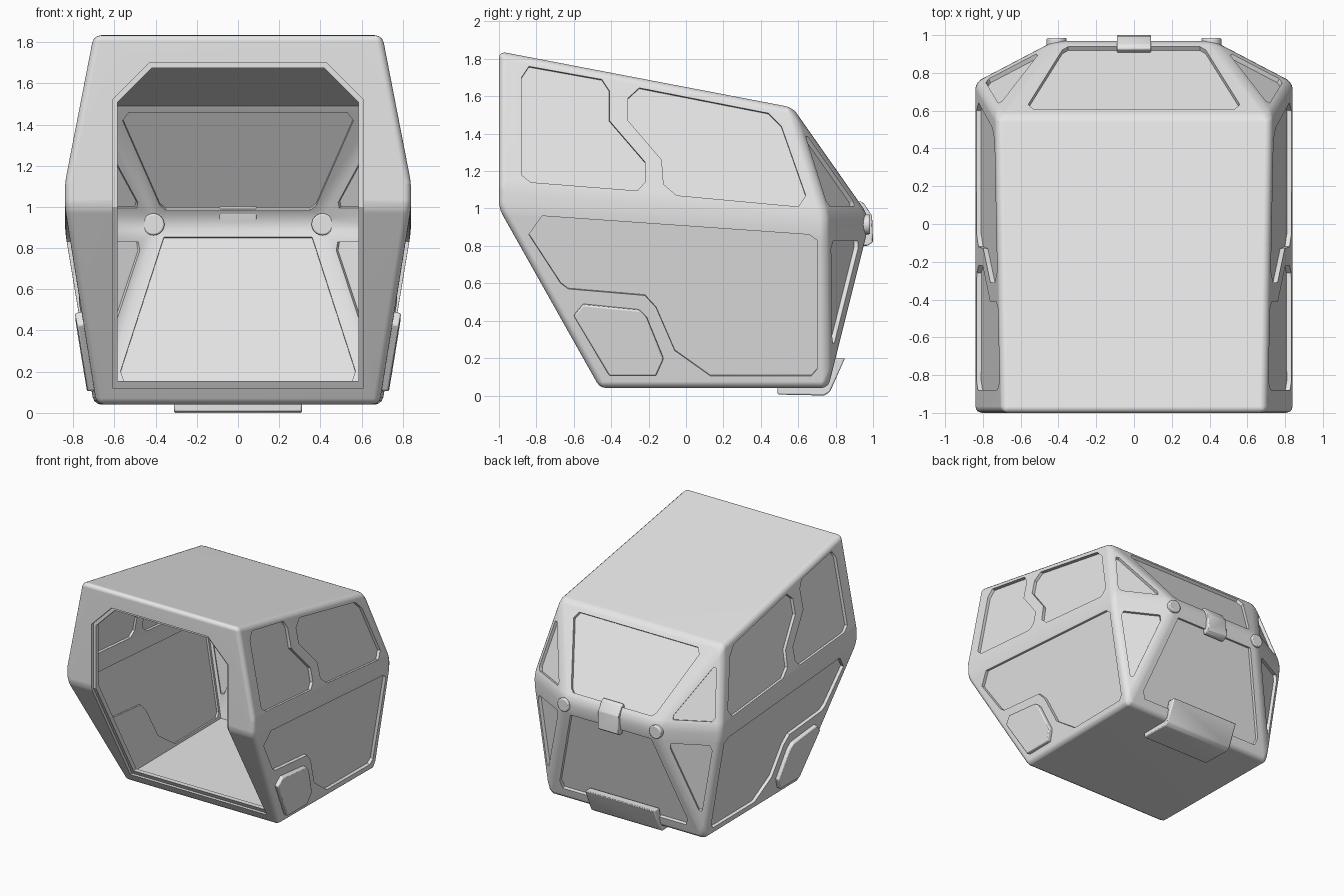
import bpy, bmesh, math
from mathutils import Vector

if "Cube" in bpy.data.objects:
    bpy.data.objects.remove(bpy.data.objects["Cube"])

WALL = 0.055

grey = bpy.data.materials.new("light_grey")
grey.use_nodes = True
grey.diffuse_color = (0.8, 0.8, 0.8, 1)
grey.node_tree.nodes["Principled BSDF"].inputs["Base Color"].default_value = (0.8, 0.8, 0.8, 1)


def make_object(name, bm):
    bmesh.ops.recalc_face_normals(bm, faces=bm.faces)
    mesh = bpy.data.meshes.new(name)
    bm.to_mesh(mesh)
    bm.free()
    mesh.materials.append(grey)
    obj = bpy.data.objects.new(name, mesh)
    bpy.context.collection.objects.link(obj)
    return obj


def smooth(obj, angle=40):
    bpy.ops.object.select_all(action='DESELECT')
    obj.select_set(True)
    bpy.context.view_layer.objects.active = obj
    bpy.ops.object.shade_smooth_by_angle(angle=math.radians(angle))


def add_prism(bm, points, start, end):
    """Solid between the outline shifted by start and shifted by end."""
    rings = [[bm.verts.new(p + shift) for p in points] for shift in (start, end)]
    faces = [bm.faces.new(ring) for ring in rings]
    n = len(points)
    for i in range(n):
        j = (i + 1) % n
        faces.append(bm.faces.new((rings[0][i], rings[0][j], rings[1][j], rings[1][i])))
    bmesh.ops.recalc_face_normals(bm, faces=faces)


def flip(points):
    return [Vector((-p.x, p.y, p.z)) for p in points]


def symmetric(half):
    """Closed outline from its right half, listed from top to bottom."""
    return half + [(-a, b) for a, b in reversed(half)]


# Corner points of the cabin, left half
roof_front, roof_back = Vector((0.70, -1, 1.84)), Vector((0.73, 0.57, 1.54))
belt_front, belt_front_low = Vector((0.84, -1, 1.12)), Vector((0.84, -1, 1.0))
belt_side, belt_side_low = Vector((0.84, 0.75, 0.97)), Vector((0.84, 0.75, 0.88))
belt_back, belt_back_low = Vector((0.42, 0.97, 0.97)), Vector((0.42, 0.97, 0.88))
floor_front, floor_back = Vector((0.686, -0.46, 0.04)), Vector((0.70, 0.76, 0.04))
corners = [roof_front, roof_back, belt_front, belt_front_low, belt_side, belt_side_low,
           belt_back, belt_back_low, floor_front, floor_back]


def hull():
    bm = bmesh.new()
    for p in corners + flip(corners):
        bm.verts.new(p)
    bmesh.ops.convex_hull(bm, input=bm.verts)
    bmesh.ops.dissolve_limit(bm, angle_limit=math.radians(2), verts=bm.verts, edges=bm.edges)
    bmesh.ops.recalc_face_normals(bm, faces=bm.faces)
    bm.normal_update()
    return bm


# Outer body with rounded edges
bm = hull()
bmesh.ops.bevel(bm, geom=bm.edges[:], offset=0.035, segments=3, profile=0.5,
                affect='EDGES', clamp_overlap=True)
cabin = make_object("cabin_shell", bm)

# Hollow inside
bm = hull()
moves = [(v, v.normal * v.calc_shell_factor() * WALL) for v in bm.verts]
for v, move in moves:
    v.co -= move
cutters = [make_object("cavity_cutter", bm)]

# Front opening: a shallow lip, then a slightly smaller hole
slope = (floor_front.y + 1) / (belt_front_low.z - floor_front.z)
for inset, depth in ((0, 0.025), (0.025, 0.13)):
    w, top, low, join = 0.61 - inset, 1.70 - inset, 0.12 + inset * 1.4, 1.03
    upper = symmetric([(0.43 - inset / 2, top), (w, 1.52 - inset / 2), (w, 1.0)])
    lower = symmetric([(w, join), (w, low)])
    outlines = ([Vector((x, -1, z)) for x, z in upper],
                [Vector((x, -1 + (1.0 - z) * slope, z)) for x, z in lower])
    for outline in outlines:
        bm = bmesh.new()
        add_prism(bm, outline, Vector((0, -0.1, 0)), Vector((0, depth, 0)))
        cutters.append(make_object("opening_cutter", bm))


def plane_of(a, b, c):
    n = (b - a).cross(c - a).normalized()
    if n.dot(a - Vector((0, 0, 0.95))) < 0:
        n = -n
    return a, n


def on_side(plane, outline):
    a, n = plane
    return [Vector((a.x - (n.y * (y - a.y) + n.z * (z - a.z)) / n.x, y, z)) for y, z in outline]


def on_back(plane, outline):
    a, n = plane
    return [Vector((x, a.y - (n.x * (x - a.x) + n.z * (z - a.z)) / n.y, z)) for x, z in outline]


def inset_triangle(a, b, c, keep=0.7):
    la, lb, lc = (b - c).length, (a - c).length, (a - b).length
    centre = (a * la + b * lb + c * lc) / (la + lb + lc)
    tri = [centre.lerp(p, keep) for p in (a, b, c)]
    result = []
    for i, p in enumerate(tri):
        result += [p.lerp(tri[i - 1], 0.07), p.lerp(tri[(i + 1) % 3], 0.07)]
    return result


side_up = plane_of(belt_front, belt_side, roof_front)
side_low = plane_of(belt_front_low, belt_side_low, floor_back)
back_up = plane_of(belt_back, roof_back, Vector((-0.42, 0.97, 0.97)))
back_low = plane_of(belt_back_low, floor_back, Vector((-0.42, 0.97, 0.88)))
tri_up, tri_low = (belt_back, belt_side, roof_back), (belt_back_low, belt_side_low, floor_back)

front_window = [(-0.88, 1.70), (-0.84, 1.76), (-0.45, 1.69), (-0.41, 1.63), (-0.41, 1.47),
                (-0.22, 1.25), (-0.22, 1.14), (-0.26, 1.095), (-0.83, 1.14), (-0.88, 1.18)]
rear_window = [(-0.31, 1.59), (-0.25, 1.645), (0.44, 1.51), (0.51, 1.44), (0.64, 1.07),
               (0.60, 1.01), (-0.05, 1.07), (-0.12, 1.13), (-0.13, 1.26), (-0.31, 1.47)]
door = [(-0.77, 0.96), (0.66, 0.86), (0.70, 0.83), (0.70, 0.14), (0.67, 0.105), (0.13, 0.105),
        (-0.06, 0.24), (-0.16, 0.47), (-0.22, 0.535), (-0.63, 0.57), (-0.67, 0.60), (-0.84, 0.86)]
hatch = [(-0.60, 0.43), (-0.55, 0.49), (-0.25, 0.46), (-0.21, 0.42),
         (-0.12, 0.20), (-0.16, 0.11), (-0.41, 0.11)]
back_window = symmetric([(0.53, 1.49), (0.56, 1.45), (0.38, 1.04), (0.35, 1.015)])
back_door = symmetric([(0.36, 0.84), (0.57, 0.19), (0.55, 0.13)])

# Recessed panels, cut from outside and from inside
sided = [(on_side(side_up, front_window), side_up[1]), (on_side(side_up, rear_window), side_up[1]),
         (on_side(side_low, door), side_low[1]),
         (inset_triangle(*tri_up), plane_of(*tri_up)[1]),
         (inset_triangle(*tri_low), plane_of(*tri_low)[1])]
panels = sided + [(flip(p), Vector((-n.x, n.y, n.z))) for p, n in sided]
panels += [(on_back(back_up, back_window), back_up[1]), (on_back(back_low, back_door), back_low[1])]
for outline, n in panels:
    for start, end in ((0.05, -0.025), (-WALL - 0.02, -WALL + 0.018)):
        bm = bmesh.new()
        add_prism(bm, outline, n * start, n * end)
        cutters.append(make_object("panel_cutter", bm))

bpy.context.view_layer.objects.active = cabin
for cutter in cutters:
    mod = cabin.modifiers.new("cut", 'BOOLEAN')
    mod.operation, mod.solver, mod.object = 'DIFFERENCE', 'EXACT', cutter
    bpy.ops.object.modifier_apply(modifier=mod.name)
    bpy.data.objects.remove(cutter)
smooth(cabin)
cabin.modifiers.new("even_shading", 'WEIGHTED_NORMAL').keep_sharp = True


def finish(obj, width):
    bevel = obj.modifiers.new("bevel", 'BEVEL')
    bevel.width, bevel.segments, bevel.limit_method = width, 2, 'ANGLE'
    smooth(obj)


# Raised hatches on the lower sides and round pins on the back belt
for name, sign in (("left", 1), ("right", -1)):
    outline, n = on_side(side_low, hatch), side_low[1].copy()
    if sign < 0:
        outline, n.x = flip(outline), -n.x
    bm = bmesh.new()
    add_prism(bm, outline, n * -0.02, n * 0.032)
    finish(make_object(name + "_hatch", bm), 0.008)

    bm = bmesh.new()
    ring = [Vector((sign * 0.41 + 0.053 * math.cos(a), 0, 0.915 + 0.053 * math.sin(a)))
            for a in (math.tau * i / 24 for i in range(24))]
    add_prism(bm, ring, Vector((0, 0.89, 0)), Vector((0, 0.985, 0)))
    finish(make_object(name + "_pin", bm), 0.008)

# Latch on the back belt and bumper under the back edge
latch = [(0.90, 1.0), (0.925, 1.04), (0.95, 1.03), (0.995, 0.96), (1.0, 0.82), (0.97, 0.80), (0.94, 0.80)]
bumper = [(0.49, 0.005), (0.74, 0), (0.77, 0.02), (0.85, 0.20), (0.78, 0.20), (0.74, 0.05), (0.49, 0.05)]
for name, profile, half, width in (("latch", latch, 0.09, 0.006), ("bumper", bumper, 0.31, 0.008)):
    bm = bmesh.new()
    add_prism(bm, [Vector((0, y, z)) for y, z in profile], Vector((-half, 0, 0)), Vector((half, 0, 0)))
    finish(make_object(name, bm), width)
